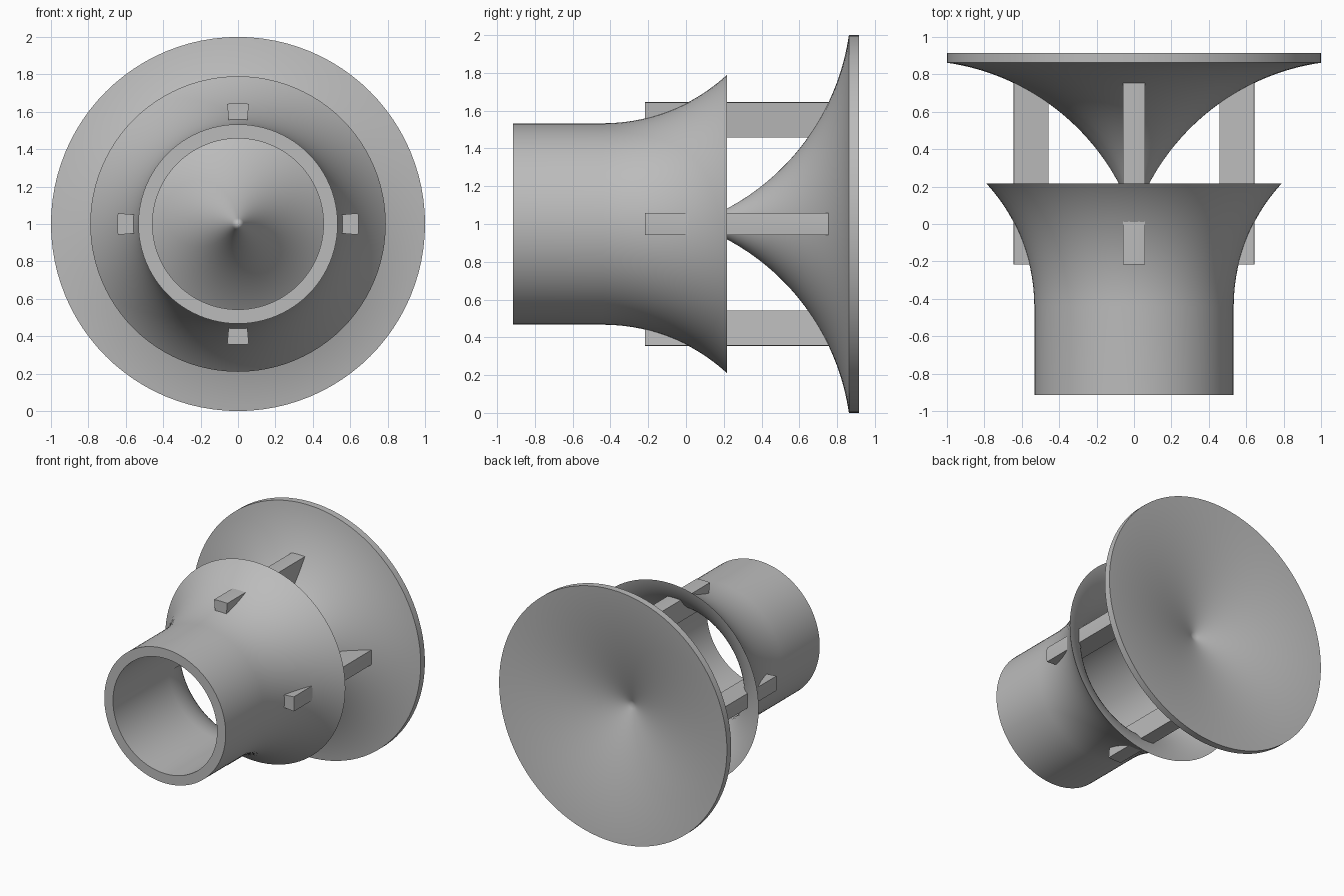
import bpy
import bmesh
from math import sin, cos, pi, sqrt, radians
from mathutils import Matrix, Vector

cube = bpy.data.objects.get("Cube")
if cube:
    bpy.data.objects.remove(cube, do_unlink=True)

# Single plain grey
grey = bpy.data.materials.new("plain_grey")
grey.use_nodes = True
colour = (0.5, 0.5, 0.5, 1)
grey.diffuse_color = colour
grey.node_tree.nodes["Principled BSDF"].inputs["Base Color"].default_value = colour

CENTRE_Z = 1.0
SEGMENTS = 96


def finish(name, bm):
    bmesh.ops.remove_doubles(bm, verts=bm.verts, dist=0.0002)
    bmesh.ops.recalc_face_normals(bm, faces=bm.faces)
    mesh = bpy.data.meshes.new(name)
    bm.to_mesh(mesh)
    bm.free()
    mesh.materials.append(grey)
    obj = bpy.data.objects.new(name, mesh)
    bpy.context.collection.objects.link(obj)
    obj.location.z = CENTRE_Z
    bpy.ops.object.select_all(action="DESELECT")
    obj.select_set(True)
    bpy.context.view_layer.objects.active = obj
    bpy.ops.object.shade_smooth_by_angle(angle=radians(30))
    return obj


def lathe(name, profile):
    """Spin a (y, radius) outline around the y axis."""
    bm = bmesh.new()
    verts = [bm.verts.new((r, y, 0)) for y, r in profile]
    edges = [bm.edges.new(pair) for pair in zip(verts, verts[1:])]
    bmesh.ops.spin(bm, geom=verts + edges, cent=(0, 0, 0), axis=(0, 1, 0),
                   angle=2 * pi, steps=SEGMENTS, use_merge=False)
    return finish(name, bm)


def flare(y0, r0, y1, r1, steps=20):
    """Circular arc leaving parallel to the axis and opening outwards."""
    dy, dr = y1 - y0, r1 - r0
    radius = (dy * dy + dr * dr) / (2 * dr)
    points = []
    for i in range(steps + 1):
        d = dy * sin(i / steps * pi / 2)
        points.append((y0 + d, r0 + radius - sqrt(radius ** 2 - d * d)))
    return points


# Hollow tube opening into a sharp-edged bell
outer = flare(-0.44, 0.533, 0.217, 0.79)
inner = flare(-0.22, 0.457, 0.217, 0.79)
front = -0.915
lathe("flared_tube", [(front, 0.457), (front, 0.533)] + outer
      + inner[::-1] + [(front, 0.457)])

# Trumpet-shaped deflector with a hollow back
arc_y, arc_r, arc_radius = -0.368, 1.178, 1.243
steps = 32
deflector = []
for i in range(steps + 1):
    r = i / steps
    deflector.append((arc_y + sqrt(arc_radius ** 2 - (r - arc_r) ** 2), r))
for i in range(steps, -1, -1):
    t = i / steps
    deflector.append((0.665 + 0.25 * (1.6 * t - 0.6 * t * t), t))
lathe("deflector_cone", deflector)

# Four wedge-shaped struts joining the bell to the deflector
for k, side in enumerate(("left", "top", "right", "bottom")):
    bm = bmesh.new()
    half = 0.09
    angles = [half * s for s in (-1, -0.5, 0, 0.5, 1)]
    section = [(0.645, a) for a in angles] + [(0.46, a) for a in angles[::-1]]
    face = bm.faces.new([bm.verts.new((r * cos(a), -0.217, r * sin(a)))
                         for r, a in section])
    new = bmesh.ops.extrude_face_region(bm, geom=[face])["geom"]
    moved = [v for v in new if isinstance(v, bmesh.types.BMVert)]
    bmesh.ops.translate(bm, verts=moved, vec=Vector((0, 0.974, 0)))
    if not face.is_valid or len(bm.faces) < len(section) + 2:
        bmesh.ops.holes_fill(bm, edges=bm.edges, sides=len(section))
    bmesh.ops.rotate(bm, verts=bm.verts, cent=(0, 0, 0),
                     matrix=Matrix.Rotation(-k * pi / 2, 3, "Y"))
    finish(side + "_strut", bm)
